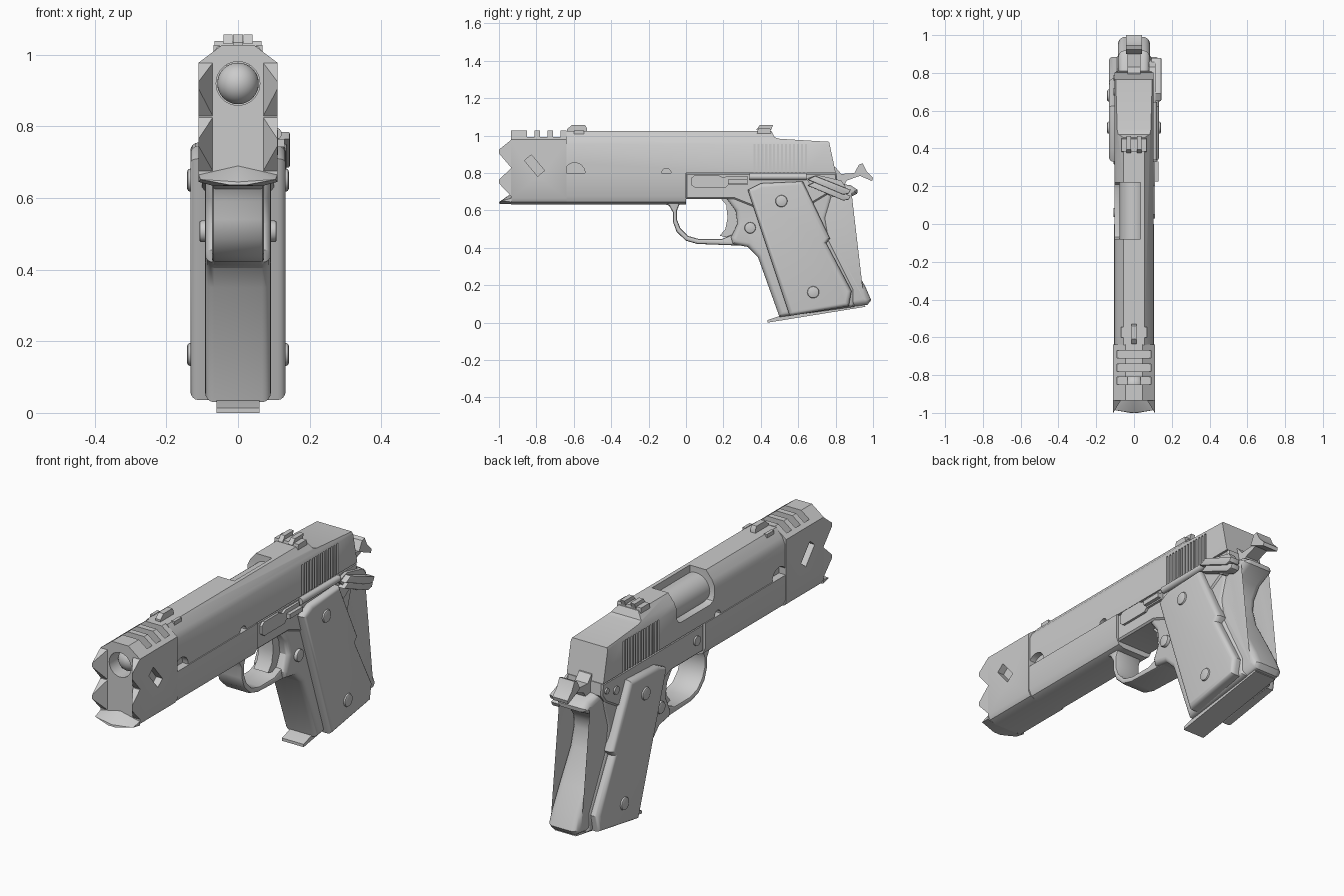
import bpy, bmesh, math
from mathutils import Matrix

steel = bpy.data.materials.new("grey_steel")
steel.diffuse_color = (0.6, 0.6, 0.6, 1)


def finish(name, bm):
    bmesh.ops.recalc_face_normals(bm, faces=bm.faces)
    me = bpy.data.meshes.new(name)
    bm.to_mesh(me)
    bm.free()
    ob = bpy.data.objects.new(name, me)
    bpy.context.collection.objects.link(ob)
    me.materials.append(steel)
    return ob


def add_prism(bm, pts, axis, a, b, bevel=0, seg=4):
    """Extrude a profile: axis x takes (y, z) points, axis y takes (x, z) points."""
    co = (lambda p, t: (t, p[0], p[1])) if axis == 'x' else (lambda p, t: (p[0], t, p[1]))
    va = [bm.verts.new(co(p, a)) for p in pts]
    vb = [bm.verts.new(co(p, b)) for p in pts]
    caps = [bm.faces.new(va), bm.faces.new(vb[::-1])]
    n = len(pts)
    for i in range(n):
        bm.faces.new((va[i], vb[i], vb[(i + 1) % n], va[(i + 1) % n]))
    if bevel:
        bmesh.ops.recalc_face_normals(bm, faces=bm.faces)
        edges = list({e for f in caps for e in f.edges})
        bmesh.ops.bevel(bm, geom=edges, offset=bevel, segments=seg, profile=0.5,
                        affect='EDGES', clamp_overlap=False)


def prism(name, pts, axis, a, b, bevel=0, seg=4):
    bm = bmesh.new()
    add_prism(bm, pts, axis, a, b, bevel, seg)
    return finish(name, bm)


def rect(a, b, c, d):
    return [(a, c), (b, c), (b, d), (a, d)]


def disc(cy, cz, r, n=24):
    return [(cy + r * math.cos(2 * math.pi * i / n), cz + r * math.sin(2 * math.pi * i / n)) for i in range(n)]


def hull(name, pts):
    bm = bmesh.new()
    for p in pts:
        bm.verts.new(p)
    bmesh.ops.convex_hull(bm, input=bm.verts)
    return finish(name, bm)


def cut(ob, prisms):
    """Cut a list of (points, axis, from, to) prisms out of an object."""
    bm = bmesh.new()
    for p in prisms:
        add_prism(bm, *p)
    cutter = finish("cutter", bm)
    cutter.hide_render = True
    mod = ob.modifiers.new("cut", 'BOOLEAN')
    mod.object = cutter
    mod.solver = 'EXACT'
    bpy.context.view_layer.objects.active = ob
    bpy.ops.object.modifier_apply(modifier="cut")
    bpy.data.objects.remove(cutter)


def mirrored(half):
    return half + [(-x, z) for x, z in reversed(half)]


# Slide with serrations, ejection port, sloped rear and hammer slot
slide = prism("slide", mirrored([(0.102, 0.80), (0.102, 0.955), (0.088, 0.985), (0.055, 1.025)]), 'y', -0.64, 0.81)
cuts = [([(0.44, 1.1), (0.455, 1.03), (0.475, 0.99), (0.50, 0.983), (0.765, 0.967), (0.803, 0.79), (0.9, 0.79), (0.9, 1.1)], 'x', -0.2, 0.2),
        (rect(-0.035, 0.035, 0.84, 1.1), 'y', 0.70, 0.9)]
cut(slide, cuts)
port = [(-0.08, 1.1), (-0.08, 0.91), (-0.07, 0.885), (-0.045, 0.875), (0.185, 0.875), (0.21, 0.885), (0.22, 0.91), (0.22, 1.1)]
cut(slide, [(port, 'x', -0.2, 0.035)])
for s in (-1, 1):
    a, b = sorted((s * 0.094, s * 0.2))
    grooves = [(rect(y, y + 0.011, 0.79, 0.955), 'x', a, b) for y in [0.36 + i * 0.0212 for i in range(14)]]
    a2, b2 = sorted((s * 0.07, s * 0.2))
    cut(slide, grooves + [(disc(-0.595, 0.80, 0.055), 'x', a2, b2), (disc(-0.105, 0.80, 0.025), 'x', a2, b2)])

# Barrel seen in the port
prism("barrel", [(x, z) for x, z in disc(0, 0.92, 0.076, 40)], 'y', -0.09, 0.23)

# Front block: muzzle housing and long dust cover in one profile
comp = prism("muzzle_housing", mirrored([(0.065, 0.633), (0.098, 0.644), (0.11, 0.665), (0.11, 0.978), (0.045, 1.027)]), 'y', -0.935, -0.638)
cover = prism("dust_cover", mirrored([(0.065, 0.633), (0.092, 0.644), (0.107, 0.675), (0.107, 0.80)]), 'y', -0.64, 0.0)
cut(comp, [(rect(y, y + 0.04, 0.97, 1.1), 'x', -0.09, 0.09) for y in (-0.85, -0.78, -0.71)])
ca, sa = math.cos(math.radians(-50)), math.sin(math.radians(-50))
slot = [(-0.81 + u * ca - v * sa, 0.84 + u * sa + v * ca) for u, v in rect(-0.055, 0.055, -0.024, 0.024)]
cut(comp, [(disc(0, 0.92, 0.061, 40), 'y', -1.1, -0.78), (slot, 'x', 0.075, 0.2), (slot, 'x', -0.2, -0.075)])

# Teeth around the muzzle
for s, side in ((-1, "left"), (1, "right")):
    for label, z0, z1, t0, t1 in (("upper", 0.828, 0.978, 0.905, 0.925), ("lower", 0.675, 0.826, 0.745, 0.765)):
        hull(f"{label}_{side}_tooth", [(s * x, -0.934, z) for x in (0.07, 0.11) for z in (z0, z1)]
             + [(s * 0.11, -1, t0), (s * 0.11, -1, t1)])
hull("bottom_tooth", [(s * x, y, z) for s in (-1, 1) for x, y, z in
                      ((0.11, -0.934, 0.645), (0.11, -0.934, 0.665), (0.065, -0.934, 0.633), (0.105, -0.985, 0.652), (0.02, -1, 0.636))]
     + [(0, -0.934, 0.69), (0, -1, 0.645)])

# Rounded barrel end inside the muzzle
bm = bmesh.new()
bmesh.ops.create_uvsphere(bm, u_segments=32, v_segments=16, radius=0.058, matrix=Matrix.Translation((0, -0.85, 0.92)))
finish("barrel_end", bm)

# Sights
prism("front_sight", [(-0.635, 1.02), (-0.635, 1.035), (-0.61, 1.057), (-0.54, 1.057), (-0.53, 1.04), (-0.53, 1.02)], 'x', -0.014, 0.014)
for s in (-1, 1):
    prism("front_sight_rail", rect(-0.60, -0.545, 1.0, 1.028), 'x', s * 0.06 - 0.008, s * 0.06 + 0.008)
    prism("rear_sight_ear", [(0.375, 1.03), (0.395, 1.057), (0.465, 1.057), (0.455, 1.03)], 'x', s * 0.028 - 0.012, s * 0.028 + 0.012)
prism("rear_sight_base", [(0.38, 1.01), (0.385, 1.038), (0.45, 1.038), (0.455, 1.01)], 'x', -0.066, 0.066)

# Upper frame and rounded grip frame
prism("upper_frame", [(-0.002, 0.80), (-0.002, 0.66), (0.26, 0.66), (0.36, 0.62), (0.68, 0.64), (0.78, 0.70), (0.81, 0.74), (0.805, 0.80)], 'x', -0.1, 0.1, 0.008, 1)
prism("grip_frame", [(0.22, 0.75), (0.22, 0.66), (0.265, 0.60), (0.275, 0.53), (0.24, 0.455), (0.25, 0.42), (0.33, 0.405), (0.385, 0.35), (0.50, 0.03), (0.90, 0.085), (0.90, 0.18),
                     (0.77, 0.44), (0.75, 0.56), (0.78, 0.66), (0.80, 0.75)], 'x', -0.092, 0.092, 0.025)

# Back strap with flared tail
prism("back_strap", [(0.70, 0.06), (0.97, 0.095), (0.99, 0.12), (0.96, 0.19), (0.90, 0.30), (0.815, 0.45), (0.79, 0.54), (0.795, 0.59), (0.83, 0.645), (0.915, 0.69),
                     (0.918, 0.71), (0.88, 0.735), (0.76, 0.75), (0.66, 0.56), (0.68, 0.40)], 'x', -0.085, 0.085, 0.035, 5)

# Magazine base with front lip
prism("magazine_base", [(0.435, 0.0), (0.435, 0.014), (0.50, 0.035), (0.95, 0.10), (0.96, 0.085)], 'x', -0.06, 0.06)

# Trigger guard and trigger
prism("trigger_guard", [(-0.14, 0.645), (-0.09, 0.625), (-0.07, 0.59), (-0.07, 0.54), (-0.05, 0.485), (0.0, 0.438), (0.06, 0.421), (0.34, 0.41),
                        (0.34, 0.46), (0.24, 0.468), (0.19, 0.447), (0.07, 0.447), (0.01, 0.464), (-0.03, 0.505), (-0.048, 0.55), (-0.048, 0.60), (-0.03, 0.645), (0.0, 0.665), (-0.10, 0.67)],
      'x', -0.072, 0.072, 0.01, 2)
prism("trigger", [(0.18, 0.67), (0.215, 0.63), (0.222, 0.56), (0.21, 0.50), (0.18, 0.465), (0.22, 0.455), (0.29, 0.50), (0.29, 0.67)], 'x', -0.04, 0.04)

# Hammer
prism("hammer", [(0.76, 0.74), (0.76, 0.84), (0.80, 0.83), (0.83, 0.795), (0.90, 0.80), (0.925, 0.845), (0.945, 0.852), (0.965, 0.81), (1.0, 0.775), (0.995, 0.757),
                 (0.93, 0.785), (0.86, 0.76), (0.84, 0.72)], 'x', -0.035, 0.035)
prism("hammer_spur", [(0.90, 0.80), (0.925, 0.845), (0.945, 0.852), (0.965, 0.81), (1.0, 0.775), (0.995, 0.757), (0.93, 0.785)], 'x', -0.042, 0.042)

# Grip panels, screws and button on both sides
panel = [(0.33, 0.71), (0.40, 0.745), (0.625, 0.755), (0.77, 0.45), (0.75, 0.425), (0.885, 0.17), (0.87, 0.088), (0.555, 0.036)]
for s, side in ((-1, "left"), (1, "right")):
    prism(f"{side}_grip_panel", panel, 'x', *sorted((s * 0.06, s * 0.133)), 0.022)
    for y, z in ((0.51, 0.65), (0.68, 0.163)):
        prism(f"{side}_grip_screw", disc(y, z, 0.032), 'x', *sorted((s * 0.1, s * 0.142)), 0.008, 2)
    prism(f"{side}_button", disc(0.343, 0.507, 0.03), 'x', *sorted((s * 0.05, s * 0.108)), 0.006, 2)
for y, z, r in ((0.06, 0.735, 0.024), (0.70, 0.73, 0.02), (0.775, 0.755, 0.014)):
    prism("left_frame_pin", disc(y, z, r), 'x', -0.108, -0.08)

# Controls on the right side
prism("slide_stop", [(0.03, 0.735), (0.05, 0.72), (0.21, 0.72), (0.225, 0.735), (0.33, 0.735), (0.33, 0.785), (0.22, 0.785), (0.20, 0.775), (0.17, 0.79), (0.05, 0.79), (0.03, 0.775)],
      'x', 0.08, 0.112)
prism("slide_stop_pad", rect(0.225, 0.33, 0.742, 0.765), 'x', 0.09, 0.13)
prism("plunger_tube", [(x, z) for x, z in disc(0.105, 0.78, 0.017, 16)], 'y', 0.34, 0.645)
prism("safety_plate", [(0.64, 0.77), (0.70, 0.79), (0.83, 0.76), (0.87, 0.70), (0.78, 0.67), (0.66, 0.745)], 'x', 0.08, 0.115)
for dz, w in ((0.0, 0.145), (-0.032, 0.136)):
    prism("safety_lever", [(0.65, 0.765 + dz), (0.69, 0.785 + dz), (0.88, 0.71 + dz), (0.87, 0.69 + dz), (0.84, 0.685 + dz)], 'x', 0.09, w, 0.005, 2)

# Smooth shading with crisp edges
bpy.ops.object.select_all(action='DESELECT')
for ob in bpy.context.scene.objects:
    ob.select_set(True)
    bpy.context.view_layer.objects.active = ob
bpy.ops.object.shade_smooth_by_angle(angle=math.radians(32))
